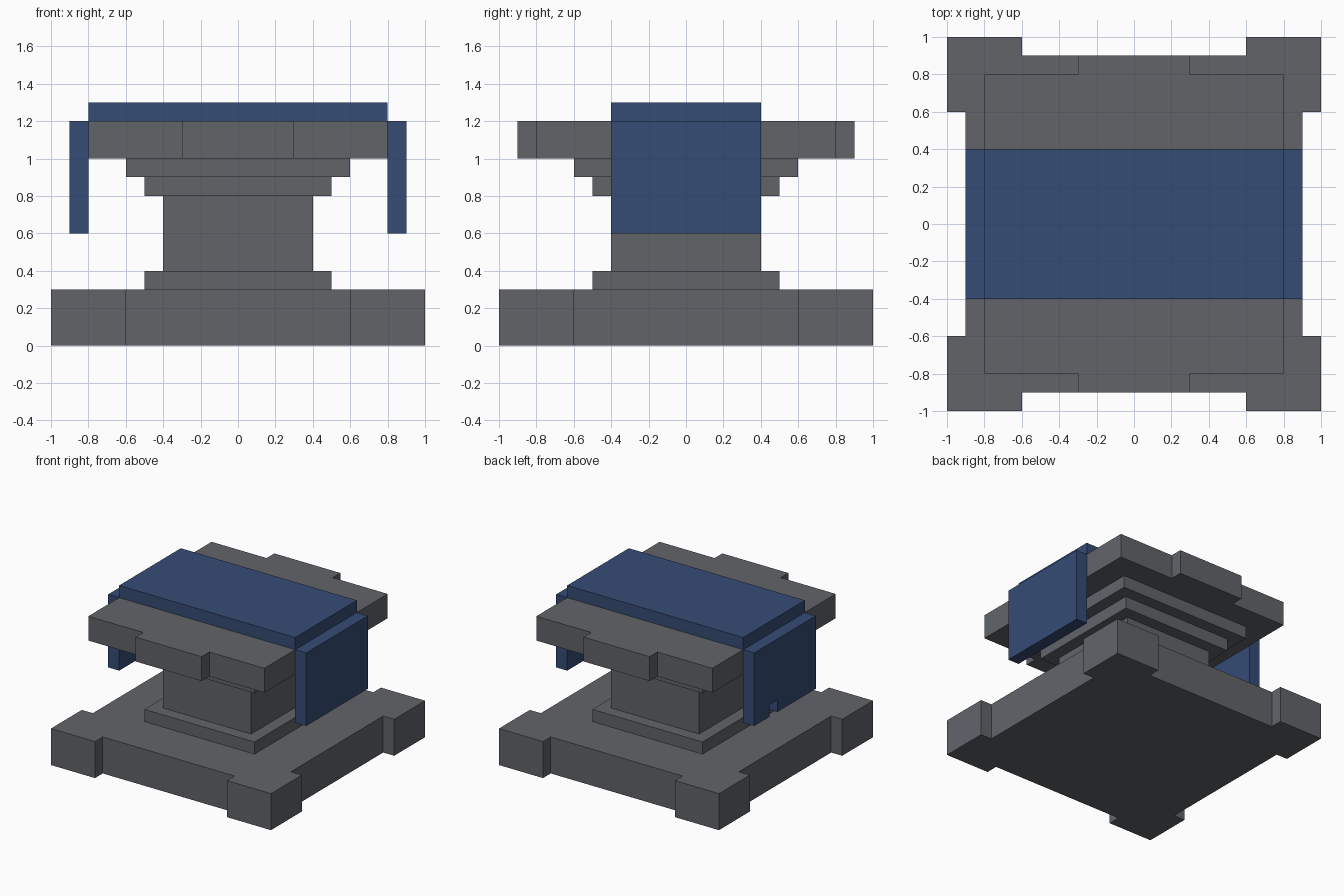
import bpy
import bmesh

if "Cube" in bpy.data.objects:
    bpy.data.objects.remove(bpy.data.objects["Cube"])


def material(name, rgb):
    m = bpy.data.materials.new(name)
    m.diffuse_color = (*rgb, 1.0)
    m.use_nodes = True
    m.node_tree.nodes["Principled BSDF"].inputs["Base Color"].default_value = m.diffuse_color
    return m


stone = material("grey_stone", (0.120, 0.127, 0.141))
cloth = material("blue_cloth", (0.036, 0.072, 0.178))


def prism(name, outline, lo, hi, mat, axis="z"):
    """Extrude a closed outline; axis z takes (x, y) points, axis x takes (y, z)."""
    def place(p, d):
        return (p[0], p[1], d) if axis == "z" else (d, p[0], p[1])
    bm = bmesh.new()
    face = bm.faces.new([bm.verts.new(place(p, lo)) for p in outline])
    ext = bmesh.ops.extrude_face_region(bm, geom=[face])
    shift = (0, 0, hi - lo) if axis == "z" else (hi - lo, 0, 0)
    verts = [g for g in ext["geom"] if isinstance(g, bmesh.types.BMVert)]
    bmesh.ops.translate(bm, verts=verts, vec=shift)
    bmesh.ops.recalc_face_normals(bm, faces=bm.faces)
    mesh = bpy.data.meshes.new(name)
    bm.to_mesh(mesh)
    bm.free()
    mesh.materials.append(mat)
    obj = bpy.data.objects.new(name, mesh)
    bpy.context.collection.objects.link(obj)
    return obj


def rect(a, b):
    return [(-a, -b), (a, -b), (a, b), (-a, b)]


def four_way(quarter):
    """Mirror a first-quadrant run of points (from +x side to +y side) around."""
    half = quarter + [(-x, y) for x, y in reversed(quarter)]
    return half + [(-x, -y) for x, y in half]


# Base slab with four projecting corner blocks
prism("base", four_way([(0.9, 0.6), (1, 0.6), (1, 1), (0.6, 1), (0.6, 0.9)]),
      0, 0.3, stone)

# Stepped pedestal
for name, r, lo, hi in (("lower_step", 0.5, 0.3, 0.4), ("column", 0.4, 0.4, 0.8),
                        ("upper_step", 0.5, 0.8, 0.9), ("top_step", 0.6, 0.9, 1.0)):
    prism(name, rect(r, r), lo, hi, stone)

# Table slab with a central projection front and back
prism("table_slab", four_way([(0.8, 0.8), (0.3, 0.8), (0.3, 0.9)]), 1.0, 1.2, stone)

# Cloth runner over the top, hanging down both sides
prism("cloth_top", rect(0.8, 0.4), 1.2, 1.3, cloth)
prism("cloth_right", [(-0.4, 0.6), (0.4, 0.6), (0.4, 1.2), (-0.4, 1.2)],
      0.8, 0.9, cloth, "x")
# The left drop has a small notch in its lower hem
prism("cloth_left", [(-0.4, 0.6), (0.1, 0.6), (0.1, 0.7), (0.2, 0.7), (0.2, 0.6),
                     (0.4, 0.6), (0.4, 1.2), (-0.4, 1.2)], -0.9, -0.8, cloth, "x")
